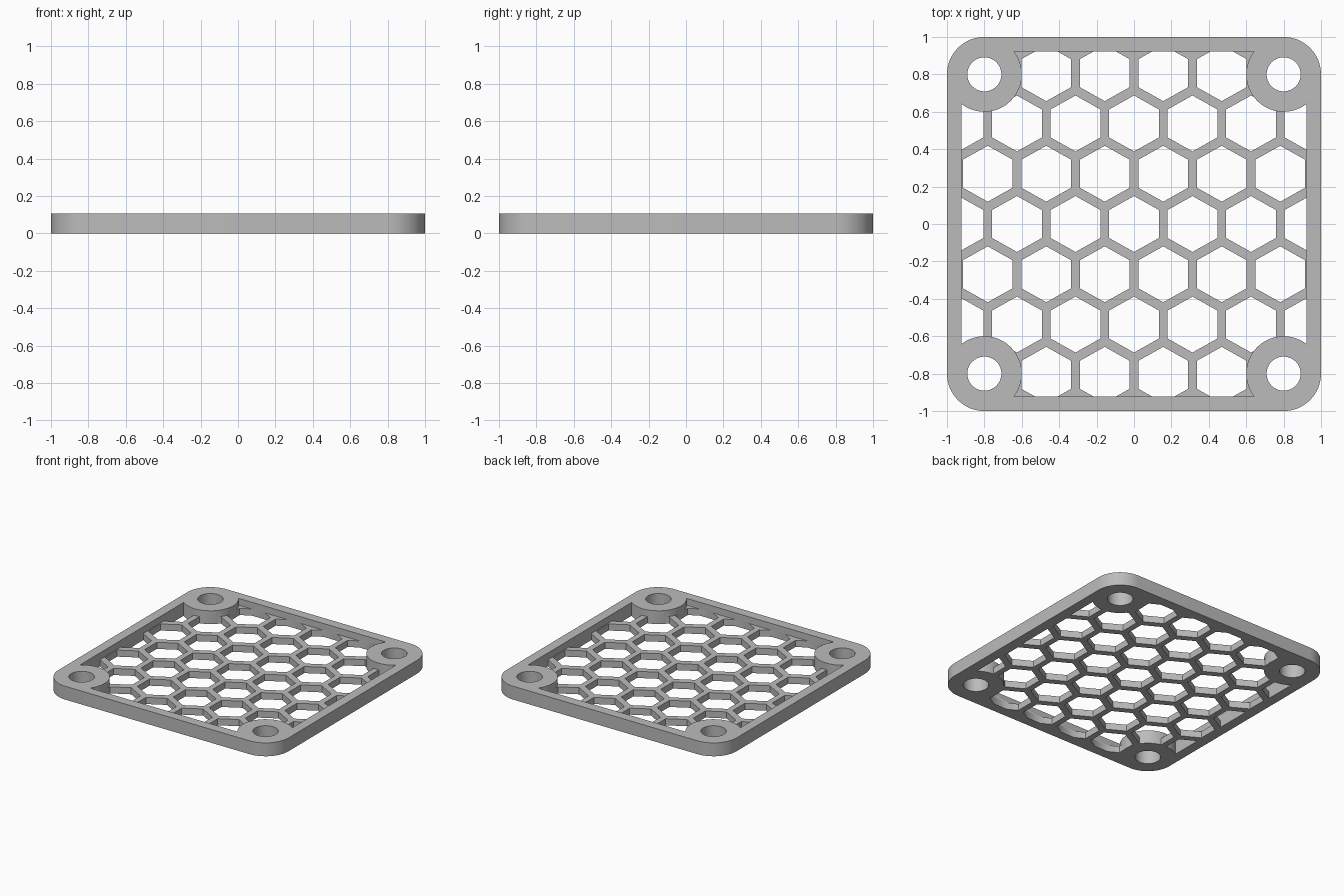
import bpy, bmesh, math

if "Cube" in bpy.data.objects:
    bpy.data.objects.remove(bpy.data.objects["Cube"])

HEIGHT, GRILLE_HEIGHT = 0.105, 0.052
CORNER, OPENING = 0.8, 0.923          # boss centre and inner edge of the rim
BOSS_R, SCREW_R = 0.2, 0.091
PITCH_X, PITCH_Y = 0.3128, 0.2688     # honeycomb spacing
HEX_HALF_W, HEX_R = 0.1335, 0.1495

grey = bpy.data.materials.new("plain grey")
grey.use_nodes = True
colour = (0.5, 0.5, 0.5, 1)
grey.diffuse_color = colour
grey.node_tree.nodes["Principled BSDF"].inputs["Base Color"].default_value = colour


def prisms(name, outlines, z0, z1):
    """One object of upright prisms, one for each outline."""
    bm = bmesh.new()
    for outline in outlines:
        face = bm.faces.new([bm.verts.new((x, y, z0)) for x, y in outline])
        top = bmesh.ops.extrude_face_region(bm, geom=[face])["geom"]
        verts = [v for v in top if isinstance(v, bmesh.types.BMVert)]
        bmesh.ops.translate(bm, verts=verts, vec=(0, 0, z1 - z0))
    bmesh.ops.recalc_face_normals(bm, faces=bm.faces)
    mesh = bpy.data.meshes.new(name)
    bm.to_mesh(mesh)
    bm.free()
    mesh.materials.append(grey)
    obj = bpy.data.objects.new(name, mesh)
    bpy.context.collection.objects.link(obj)
    return obj


def combine(target, tool, operation):
    """Apply a boolean and remove the tool."""
    mod = target.modifiers.new(operation, 'BOOLEAN')
    mod.operation, mod.object, mod.solver = operation, tool, 'EXACT'
    bpy.context.view_layer.objects.active = target
    bpy.ops.object.modifier_apply(modifier=mod.name)
    bpy.data.objects.remove(tool)


def circle(cx, cy, r, n=64):
    return [(cx + r * math.cos(math.tau * i / n), cy + r * math.sin(math.tau * i / n))
            for i in range(n)]


def square(h):
    return [(-h, -h), (h, -h), (h, h), (-h, h)]


def hexagon(cx, cy):
    w, r = HEX_HALF_W, HEX_R
    return [(cx + x, cy + y) for x, y in
            ((w, -r / 2), (w, r / 2), (0, r), (-w, r / 2), (-w, -r / 2), (0, -r))]


corners = [(sx * CORNER, sy * CORNER) for sx in (-1, 1) for sy in (-1, 1)]

# Outer plate with rounded corners
rounded = []
for k, (sx, sy) in enumerate(((1, 1), (-1, 1), (-1, -1), (1, -1))):
    for i in range(17):
        a = math.pi / 2 * (k + i / 16)
        rounded.append((sx * CORNER + BOSS_R * math.cos(a), sy * CORNER + BOSS_R * math.sin(a)))
guard = prisms("grille_plate", [rounded], 0, HEIGHT)

# Opening that leaves the rim and the round corner bosses
opening = prisms("opening", [square(OPENING)], -0.1, 0.2)
bosses = prisms("bosses", [circle(x, y, BOSS_R) for x, y in corners], -0.2, 0.3)
combine(opening, bosses, 'DIFFERENCE')
combine(guard, opening, 'DIFFERENCE')

# Thin honeycomb with alternate rows shifted by half a cell
cells = []
for row in range(-3, 4):
    shift = 0.5 * (row % 2)
    for col in range(-4, 4):
        x = (col + shift) * PITCH_X
        if abs(x) < 1:
            cells.append(hexagon(x, row * PITCH_Y))
    if not row % 2 and 4 * PITCH_X < 1:
        cells.append(hexagon(4 * PITCH_X, row * PITCH_Y))
honeycomb = prisms("honeycomb", [square(OPENING + 0.008)], 0, GRILLE_HEIGHT)
combine(honeycomb, prisms("cells", cells, -0.1, 0.2), 'DIFFERENCE')
combine(guard, honeycomb, 'UNION')

# Screw holes
screws = prisms("screw_holes", [circle(x, y, SCREW_R) for x, y in corners], -0.1, 0.2)
combine(guard, screws, 'DIFFERENCE')

# Smooth the round walls and keep the edges crisp
bpy.ops.object.select_all(action='DESELECT')
guard.select_set(True)
bpy.context.view_layer.objects.active = guard
bpy.ops.object.shade_smooth_by_angle(angle=math.radians(30))
